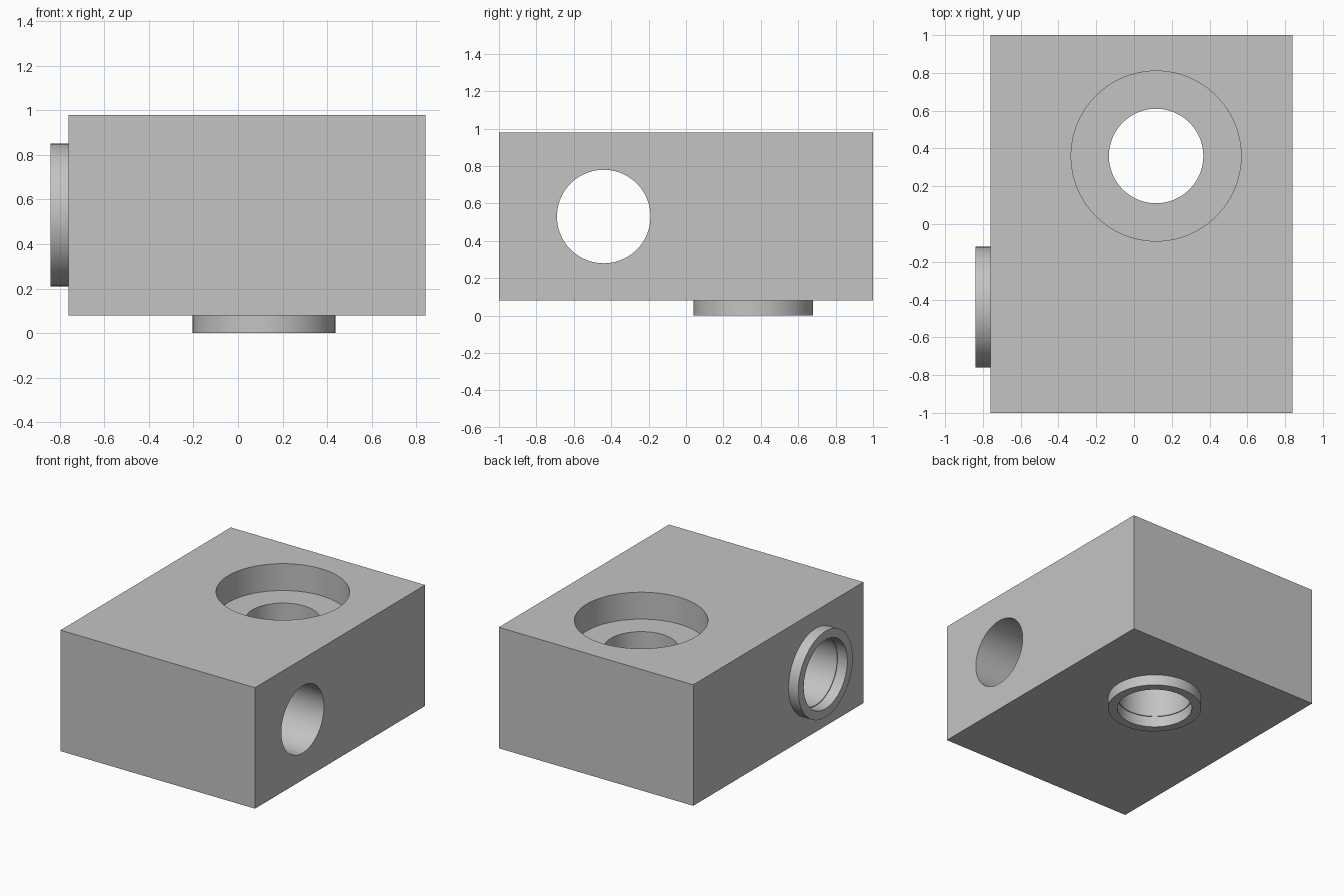
import bpy
import math
from mathutils import Matrix, Vector

SEGMENTS = 96
HOLE_R, RING_IN, RING_OUT = 0.25, 0.256, 0.32
LOW, HIGH = Vector((-0.76, -1.0, 0.08)), Vector((0.84, 1.0, 0.98))
VERTICAL = Vector((0.117, 0.36, 0.53))   # centre of the vertical bore
CROSS = Vector((0.04, -0.44, 0.53))      # centre of the sideways bore
SIDEWAYS = Matrix.Rotation(math.radians(90), 4, "Y")
UPRIGHT = Matrix.Identity(4)

if "Cube" in bpy.data.objects:
    bpy.data.objects.remove(bpy.data.objects["Cube"], do_unlink=True)

grey = bpy.data.materials.new("plain grey")
grey.use_nodes = True
grey.diffuse_color = (0.55, 0.55, 0.55, 1)
grey.node_tree.nodes["Principled BSDF"].inputs["Base Color"].default_value = grey.diffuse_color


def cylinder(name, radius, length, centre, turn):
    bpy.ops.mesh.primitive_cylinder_add(vertices=SEGMENTS, radius=radius, depth=length)
    obj = bpy.context.object
    obj.name = name
    obj.data.transform(Matrix.Translation(centre) @ turn)
    obj.data.materials.append(grey)
    return obj


def cut(target, cutter):
    cutter.hide_render = True
    mod = target.modifiers.new("cut", "BOOLEAN")
    mod.operation, mod.solver, mod.object = "DIFFERENCE", "EXACT", cutter
    bpy.context.view_layer.objects.active = target
    bpy.ops.object.modifier_apply(modifier=mod.name)
    bpy.data.objects.remove(cutter, do_unlink=True)


def smooth(obj):
    bpy.ops.object.select_all(action="DESELECT")
    obj.select_set(True)
    bpy.context.view_layer.objects.active = obj
    bpy.ops.object.shade_smooth_by_angle(angle=math.radians(30))


# Solid block
bpy.ops.mesh.primitive_cube_add(size=1)
block = bpy.context.object
block.name = "block"
block.data.transform(Matrix.Translation((LOW + HIGH) / 2) @ Matrix.Diagonal((*(HIGH - LOW), 1)))
block.data.materials.append(grey)

# Two through bores and the wide counterbore on top
cut(block, cylinder("vertical_bore", HOLE_R, 2, VERTICAL, UPRIGHT))
cut(block, cylinder("cross_bore", HOLE_R, 3, CROSS, SIDEWAYS))
top = Vector((VERTICAL.x, VERTICAL.y, HIGH.z))
cut(block, cylinder("counterbore", 0.45, 0.4, top, UPRIGHT))
smooth(block)

# Raised collar around each bore's outlet
for name, centre, turn in (
    ("bottom_collar", Vector((VERTICAL.x, VERTICAL.y, 0.04)), UPRIGHT),
    ("side_collar", Vector((-0.80, CROSS.y, CROSS.z)), SIDEWAYS),
):
    collar = cylinder(name, RING_OUT, 0.08, centre, turn)
    cut(collar, cylinder("collar_bore", RING_IN, 0.5, centre, turn))
    smooth(collar)
